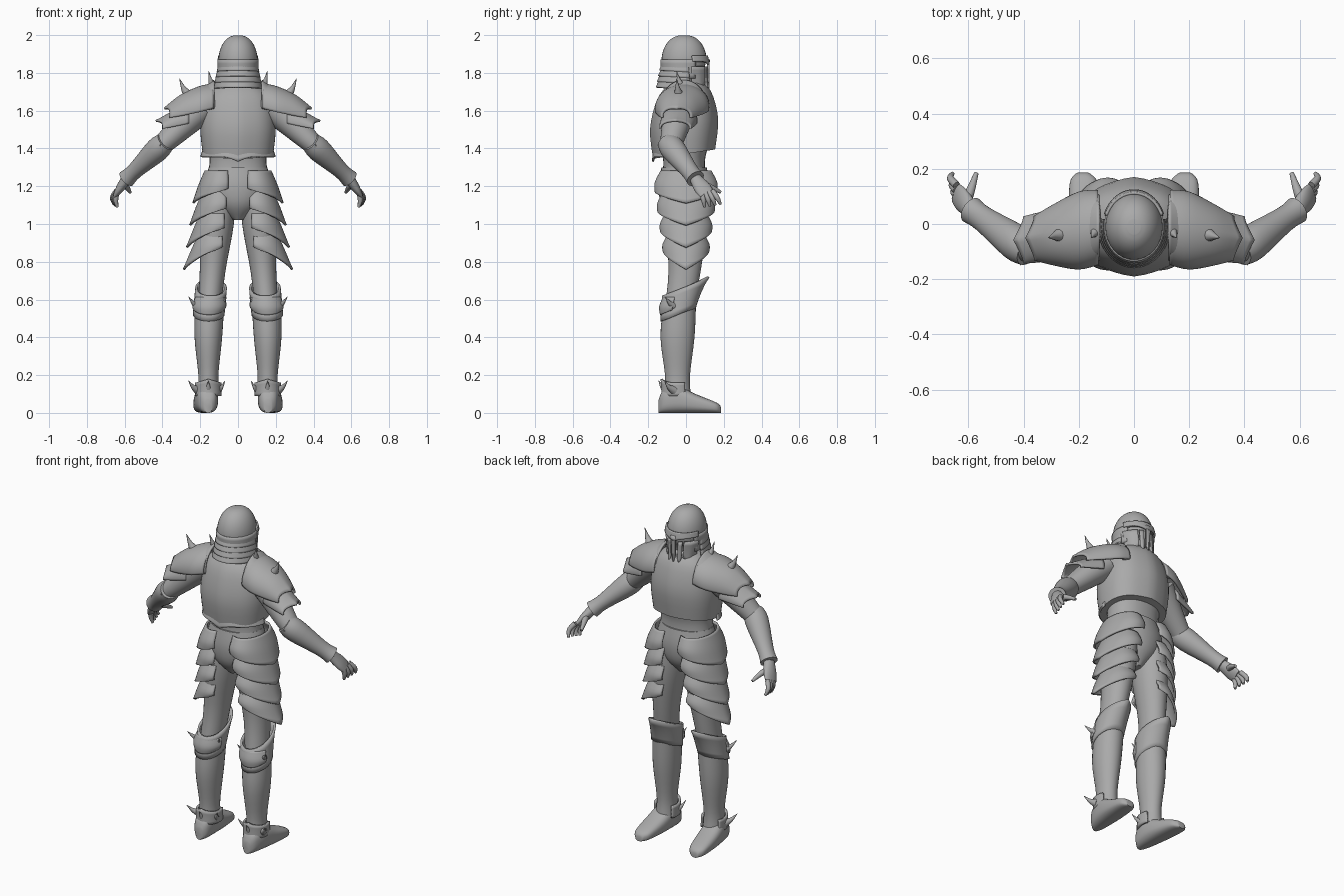
import bpy, bmesh, math
from mathutils import Vector

cube = bpy.data.objects.get("Cube")
if cube:
    bpy.data.objects.remove(cube, do_unlink=True)

GREY = (0.4, 0.4, 0.4, 1)
steel = bpy.data.materials.new("grey steel")
steel.use_nodes = True
steel.diffuse_color = GREY
steel.node_tree.nodes["Principled BSDF"].inputs["Base Color"].default_value = GREY

X, Y, Z = Vector((1, 0, 0)), Vector((0, 1, 0)), Vector((0, 0, 1))


def smooth_rings(rings, steps=4):
    """Catmull-Rom interpolation of (x, y, z, radius_a, radius_b) rings."""
    rings = [rings[0], *rings, rings[-1]]
    result = []
    for i in range(len(rings) - 3):
        for k in range(steps):
            t = k / steps
            result.append([b + 0.5 * t * (c - a + t * (2 * a - 5 * b + 4 * c - d + t * (3 * (b - c) + d - a)))
                           for a, b, c, d in zip(*rings[i:i + 4])])
    return result + [list(rings[-1])]


def skin(name, rings, arc=None, u=None, v=None, sides=32, tip=None, lift=0,
         power=1, ridge=0, narrow=3, hollow=False, mirror=True):
    """Skin over rings; an arc leaves an open plate, tip draws its last edge to a point."""
    rings = smooth_rings(rings)
    centres = [Vector(ring[:3]) for ring in rings]
    first, last = arc or (0, 360)
    closed = last - first == 360
    count = sides if closed else sides + 1
    bm = bmesh.new()
    rows = []
    for i, (centre, ring) in enumerate(zip(centres, rings)):
        across, along = u, v
        if across is None:
            heading = centres[min(i + 1, len(centres) - 1)] - centres[max(i - 1, 0)]
            across = Y.cross(heading).normalized()
            along = heading.normalized().cross(across)
        pull = (i / (len(rings) - 1)) ** 2
        row = []
        for j in range(count):
            s = j / sides
            angle = math.radians(first + (last - first) * s)
            ca, sa = [math.copysign(abs(q) ** power, q) for q in (math.cos(angle), math.sin(angle))]
            keel = 1 + ridge * max(0, 1 - abs(ca) * 2.5)
            point = centre + across * (ring[3] * ca) + along * (ring[4] * sa * keel)
            if tip:
                point += Vector(tip) * pull * max(0, 1 - abs(s - 0.5) * narrow) ** 1.6
            point += Z * lift * pull * (2 * s - 1) ** 2
            row.append(bm.verts.new(point))
        rows.append(row)
    for upper, lower in zip(rows, rows[1:]):
        for j in range(sides):
            k = (j + 1) % count
            bm.faces.new((upper[j], upper[k], lower[k], lower[j]))
    solid = closed and not hollow
    if solid:
        bm.faces.new(rows[0])
        bm.faces.new(rows[-1])
    bmesh.ops.recalc_face_normals(bm, faces=bm.faces)
    mesh = bpy.data.meshes.new(name)
    bm.to_mesh(mesh)
    bm.free()
    mesh.materials.append(steel)
    part = bpy.data.objects.new(name, mesh)
    bpy.context.collection.objects.link(part)
    if not solid:
        shell = part.modifiers.new("thickness", 'SOLIDIFY')
        shell.thickness, shell.offset = 0.012, 0
    if mirror:
        part.modifiers.new("mirror", 'MIRROR')
    bpy.ops.object.select_all(action='DESELECT')
    part.select_set(True)
    bpy.context.view_layer.objects.active = part
    bpy.ops.object.shade_smooth_by_angle(angle=math.radians(45))


def spine(z):
    return 0, -.01


def leg_axis(z):
    return .157 - .09 * max(0, z - .5), -.045 + .15 * min(max(0, z - .5), .3)


def column(name, axis, profile, v=Y, **options):
    """Upright part from (height, half width, half depth) on an axis."""
    rings = [(*axis(z), z, width, depth) for z, width, depth in profile]
    skin(name, rings, u=X, v=v, mirror=axis is leg_axis, **options)


def arch(name, profile, drop=0, **options):
    """Plate arching over the shoulder from (x, half depth, rise)."""
    rings = [(x, .01 - .17 * x, 1.66 - .25 * x - drop, depth, rise) for x, depth, rise in profile]
    skin(name, rings, arc=(-8, 188), u=Y, v=Z, **options)


def tube(name, *stations, **options):
    """Limb through (point, thickness, breadth) stations."""
    skin(name, [(*point, thick, broad) for point, thick, broad in stations], **options)


def spike(name, base, direction, radius=.025):
    base, direction = Vector(base), Vector(direction)
    middle = base + direction * .5 - Z * radius / 3
    tube(name, (base, radius, radius), (middle, radius / 2, radius / 2),
         (base + direction, .001, .001), sides=10)


# Helmet dome and the open-fronted helmet back
dome = []
for step in range(1, 10):
    a = math.radians(10 * step)
    swell = math.sin(a) ** .85
    dome.append((1.86 + .14 * math.cos(a), .104 * swell, .12 * swell))
column("helmet_dome", spine, dome)
column("helmet_back", spine, [(1.87, .103, .12), (1.77, .1, .115)], arc=(150, 390))
column("face_and_neck", spine, [(1.88, .1, .115), (1.82, .093, .108), (1.76, .07, .08), (1.66, .07, .07)])

# Visor: pointed brow, nose guard and hanging bars
column("brow_band", spine, [(1.89, .106, .12), (1.86, .11, .13)], arc=(20, 160), tip=(0, 0, -.02))
column("nose_guard", spine, [(1.87, .1, .13), (1.74, .07, .125)], arc=(82, 98), tip=(0, .005, -.05), sides=8)
for side, turn in (("left", 0), ("right", 180)):
    for part, start, end in (("cheek_plate", 18, 60), ("mouth_bar", 64, 77)):
        arc = (abs(turn - end), abs(turn - start)) if turn else (start, end)
        column(f"{side}_{part}", spine, [(1.835, .106, .122), (1.74, .09, .122)],
               arc=arc, tip=(0, .01, -.05), narrow=2, sides=10)

# Neck lames overlapping behind the head
for i in range(4):
    top, radius = 1.845 - .03 * i, .097 + .006 * i
    column(f"neck_lame_{i + 1}", spine, [(top, radius, radius + .015), (top - .033, radius + .01, radius + .03)],
           arc=(168, 372), lift=-.01)

# Cuirass with a keel front and back, waist, belt and pelvis
column("cuirass", spine, [(1.37, .187, .155), (1.53, .2, .17), (1.68, .17, .135), (1.75, .09, .08)],
       v=Y + Z * .15, power=.85, ridge=.06, sides=48)
column("cuirass_flange", spine, [(1.385, .185, .155), (1.355, .195, .165)],
       arc=(185, 355), tip=(0, 0, -.025), narrow=7)
column("waist", spine, [(1.42, .16, .13), (1.33, .15, .11), (1.2, .17, .12)], power=.9)
column("belt", spine, [(1.3, .155, .12), (1.24, .175, .13)])
column("pelvis", spine, [(1.3, .15, .12), (1.2, .18, .135), (1.1, .13, .12), (1.02, .03, .06)])

# Legs and greaves
column("thigh", leg_axis, [(1.18, .08, .11), (1, .09, .11), (.75, .068, .085), (.5, .06, .075)])
column("greave", leg_axis, [(.58, .077, .086), (.4, .073, .09), (.2, .053, .066), (.1, .058, .07)])
column("knee_guard", leg_axis, [(.52, .078, .088), (.66, .078, .1)], v=Y + Z * .4,
       arc=(-90, 270), tip=(0, .04, .02), hollow=True)
column("knee_back_plate", leg_axis, [(.61, .08, .09), (.56, .09, .1), (.52, .08, .09)], arc=(200, 340), lift=.03)
column("ankle_cuff", leg_axis, [(.09, .064, .08), (.16, .064, .074)], arc=(150, 390), tip=(0, -.01, .02))

# Boot, swept from heel to toe along a flat sole
sole = []
for y, height in ((-.145, .07), (-.12, .12), (-.05, .145), (.05, .1), (.15, .06), (.18, .04), (.186, .02)):
    width = .062 * math.sqrt(1 - (abs(y - .02) / .17) ** 4)
    sole.append((.17 + .08 * y, y, height / 2, width, height / 2))
skin("boot", sole, u=X, v=Z, power=.75)

# Hip plates and thigh lames, flaring outward to a point
names = ("hip_plate", "hip_lower_plate", "thigh_upper_lame", "thigh_lower_lame")
for i, name in enumerate(names):
    top, depth = 1.28 - .11 * i, .16 - .014 * i
    column(name, leg_axis, [(top, .085, depth - .03), (top - .07, .108, depth), (top - .14, .122, depth)],
           arc=(-112, 112), tip=(.015 + .007 * i, 0, -.03 - .007 * i), lift=.05 + .01 * i)

# Pauldrons and the shoulder lame below them
arch("collar_guard", [(.165, .125, .11), (.125, .115, .13)])
arch("pauldron", [(.13, .13, .11), (.2, .135, .115), (.29, .105, .095), (.36, .075, .05)], tip=(.03, 0, -.01))
arch("shoulder_lame", [(.26, .09, .09), (.34, .085, .065), (.4, .08, .035)], drop=.05, tip=(.035, 0, 0))

# Arms
shoulder, elbow, wrist = Vector((.2, -.03, 1.61)), Vector((.41, -.08, 1.41)), Vector((.59, .05, 1.24))
tube("upper_arm", (shoulder, .085, .09), (elbow, .052, .056), (elbow.lerp(wrist, .2), .045, .05))
tube("vambrace", (elbow.lerp(wrist, -.15), .052, .055), (elbow.lerp(wrist, .1), .064, .066),
     (elbow.lerp(wrist, .75), .043, .047), (wrist, .048, .05))

# Hands: fingers fan out from the knuckles and curl forward
knuckles = Vector((.643, .11, 1.16))
tube("palm", (wrist, .028, .032), (wrist.lerp(knuckles, .6), .023, .044), (knuckles, .014, .04))
for i, name in enumerate(("index_finger", "middle_finger", "ring_finger", "little_finger")):
    base = knuckles + Vector((0, .03 - .018 * i, .015 - .005 * i))
    bend = base + Vector((.022 - .006 * i, .025 - .006 * i, -.035))
    end = bend + Vector((-.008, .018 - .004 * i, -.036))
    tube(name, (base, .014, .014), (bend, .013, .013), (end, .007, .007), sides=12)
thumb = wrist.lerp(knuckles, .4)
tube("thumb", (thumb, .02, .02), (thumb + Vector((-.02, .05, -.01)), .016, .016),
     (thumb + Vector((-.04, .11, -.04)), .008, .008), sides=12)

# Spikes
spike("pauldron_spike", (.27, -.04, 1.69), (.04, -.01, .08))
spike("collar_spike", (.14, -.03, 1.74), (.015, -.02, .07), radius=.018)
spike("elbow_spike", elbow - Y * .03, (0, -.04, .01), radius=.03)
for name, z, reach in (("knee", .56, .11), ("ankle", .12, .1)):
    x, y = leg_axis(z)
    spike(f"outer_{name}_spike", (x + .055, y - .02, z), (reach / 2, -reach / 2, reach / 2))
    spike(f"inner_{name}_spike", (x - .055, y - .02, z), (-reach / 3, -reach / 3, reach / 2), radius=.018)
spike("heel_spike", (x, y - .06, z), (0, -.04, .05))
